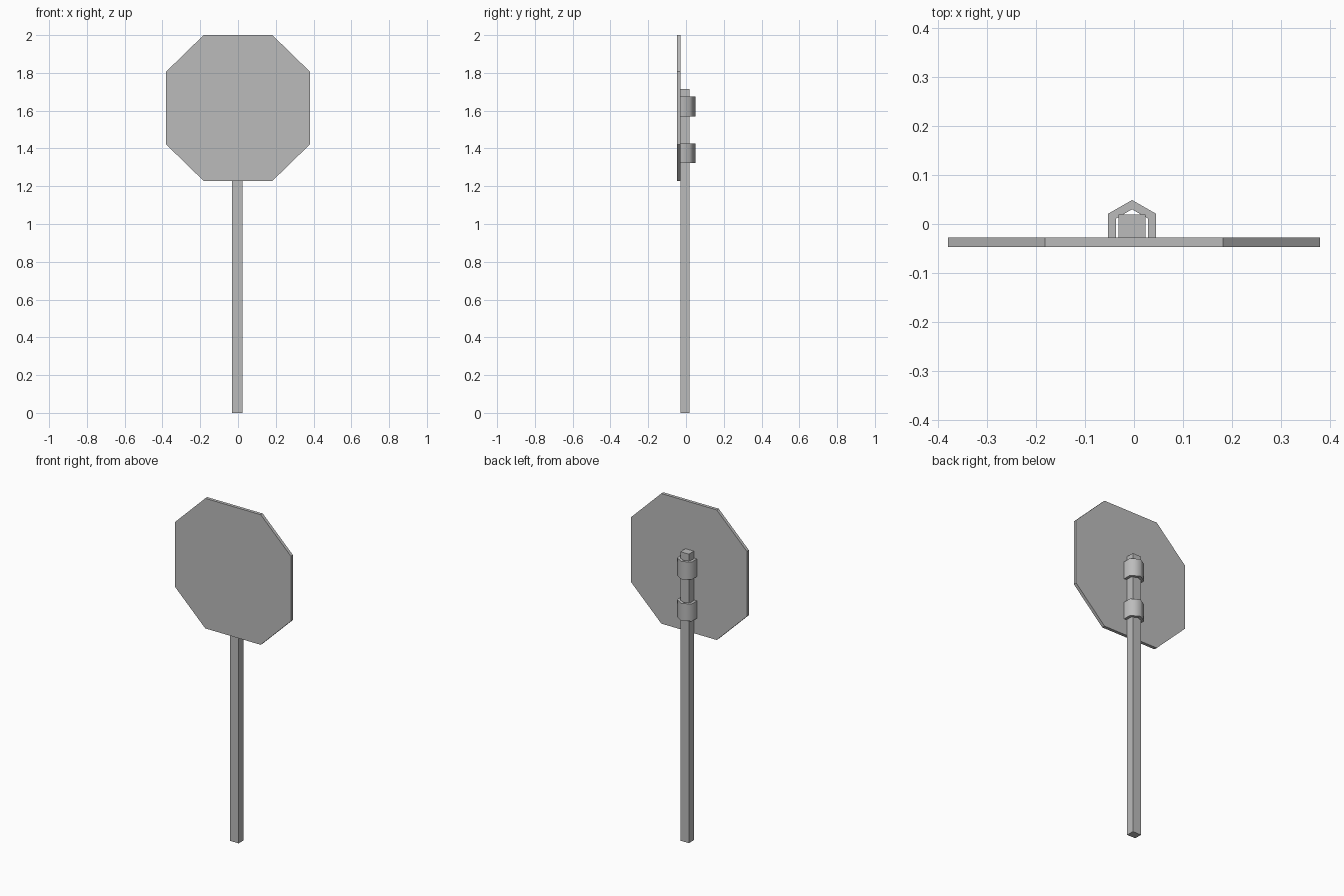
import bpy
import bmesh
import math
from mathutils import Vector

cube = bpy.data.objects.get("Cube")
if cube:
    bpy.data.objects.remove(cube, do_unlink=True)

# Bare metal
metal = bpy.data.materials.new("grey_metal")
metal.use_nodes = True
GREY = (0.5, 0.5, 0.5, 1)
metal.diffuse_color = GREY
metal.node_tree.nodes["Principled BSDF"].inputs["Base Color"].default_value = GREY


def extrude_profile(name, points, direction):
    """Extrude a closed 3D outline along a vector into a solid."""
    bm = bmesh.new()
    face = bm.faces.new([bm.verts.new(p) for p in points])
    grown = bmesh.ops.extrude_face_region(bm, geom=[face])["geom"]
    verts = [g for g in grown if isinstance(g, bmesh.types.BMVert)]
    bmesh.ops.translate(bm, verts=verts, vec=Vector(direction))
    bmesh.ops.recalc_face_normals(bm, faces=bm.faces)
    mesh = bpy.data.meshes.new(name)
    bm.to_mesh(mesh)
    bm.free()
    mesh.materials.append(metal)
    obj = bpy.data.objects.new(name, mesh)
    bpy.context.collection.objects.link(obj)
    return obj


AXIS = -0.004      # post centre line in x
BACK = -0.028      # back face of the sign plate

# Octagonal sign plate
half_w, half_h, cut_x, cut_z, mid = 0.38, 0.386, 0.182, 0.193, 1.614
quarter = [(half_w, cut_z), (cut_x, half_h)]
top = quarter + [(-x, z) for x, z in reversed(quarter)]
octagon = top + [(-x, -z) for x, z in top]
extrude_profile("sign_plate", [(x, BACK, mid + z) for x, z in octagon], (0, -0.019, 0))

# Square post
post = [(-0.028, BACK), (0.028, BACK), (0.028, 0.019), (-0.028, 0.019)]
extrude_profile("post", [(AXIS + x, y, 0) for x, y in post], (0, 0, 1.715))

# Pointed clamps wrapping the post
outer = [(-0.049, BACK), (-0.049, 0.021), (0, 0.049), (0.049, 0.021), (0.049, BACK)]
inner = [(0.033, BACK), (0.033, 0.011), (0, 0.030), (-0.033, 0.011), (-0.033, BACK)]
for name, base, height in (("upper_clamp", 1.57, 0.105), ("lower_clamp", 1.323, 0.103)):
    clamp = extrude_profile(name, [(AXIS + x, y, base) for x, y in outer + inner], (0, 0, height))
    bpy.ops.object.select_all(action="DESELECT")
    clamp.select_set(True)
    bpy.context.view_layer.objects.active = clamp
    bpy.ops.object.shade_smooth_by_angle(angle=math.radians(70))
